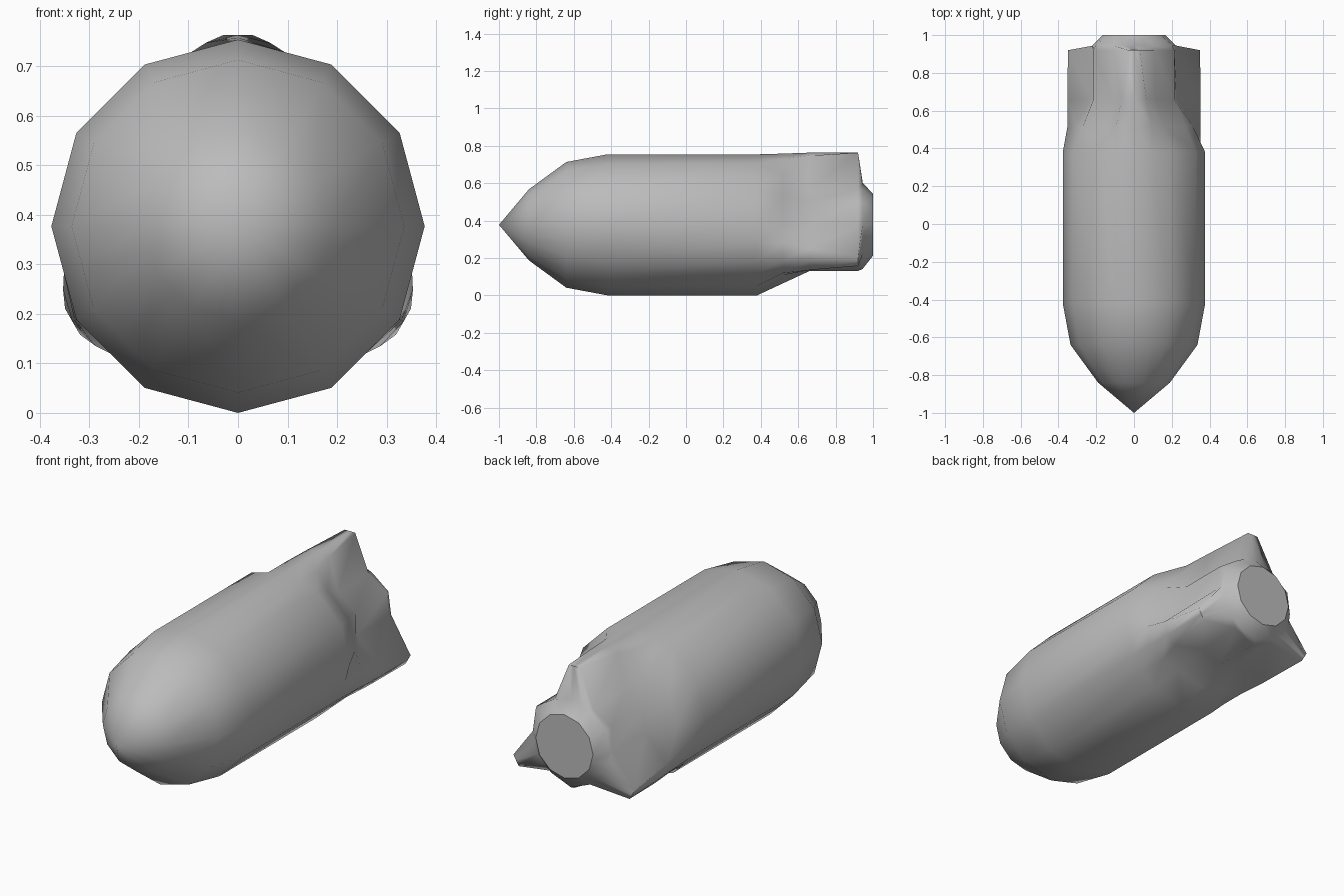
import bpy, bmesh, math

cube = bpy.data.objects.get("Cube")
if cube:
    bpy.data.objects.remove(cube)

R = 0.377                      # hull radius, also its axis height
CHORD = math.cos(math.radians(15))

grey = bpy.data.materials.new("plain_grey")
grey.use_nodes = True
colour = (0.5, 0.5, 0.5, 1)
grey.diffuse_color = colour
grey.node_tree.nodes["Principled BSDF"].inputs["Base Color"].default_value = colour


def plain(y, r):
    """Twelve-sided ring; the extra points lie on its flat sides."""
    return (y, r, r, 15, r * CHORD, r)


# y, valley radius, flank radius, fin half angle, fin edge radius, fin crest radius
sections = [
    plain(-0.84, 0.19), plain(-0.64, 0.336), plain(-0.42, R), plain(0.38, R),
    (0.52, 0.312, 0.31, 15, 0.364, 0.381),
    (0.66, 0.247, 0.225, 10, 0.376, 0.386),
    (0.92, 0.247, 0.22, 4.5, 0.387, 0.386),
    (0.945, 0.235, 0.22, 15, 0.22, 0.225),
    plain(1.0, 0.165),
]

bm = bmesh.new()


def ring(y, valley, flank, half, edge, crest):
    """Three-fold cross-section with a fin at the top and two below."""
    profile = [(-60, valley), (-30, flank), (-half, edge),
               (0, crest), (half, edge), (30, flank)]
    verts = []
    for fin in (90, 210, 330):
        for offset, r in profile:
            a = math.radians(fin + offset)
            verts.append(bm.verts.new((r * math.cos(a), y, R + r * math.sin(a))))
    return verts


# Hull and fins as one continuous skin
rings = [ring(*s) for s in sections]
count = len(rings[0])
for front, back in zip(rings, rings[1:]):
    for i in range(count):
        j = (i + 1) % count
        bm.faces.new((front[i], front[j], back[j], back[i]))

# Pointed nose
tip = bm.verts.new((0, -1, R))
for i in range(count):
    bm.faces.new((tip, rings[0][(i + 1) % count], rings[0][i]))

# Flat tail disc
bm.faces.new(rings[-1])
bmesh.ops.recalc_face_normals(bm, faces=bm.faces)

mesh = bpy.data.meshes.new("finned_hull")
bm.to_mesh(mesh)
bm.free()
mesh.materials.append(grey)
hull = bpy.data.objects.new("finned_hull", mesh)
bpy.context.collection.objects.link(hull)

bpy.ops.object.select_all(action="DESELECT")
hull.select_set(True)
bpy.context.view_layer.objects.active = hull
bpy.ops.object.shade_smooth_by_angle(angle=math.radians(65))
mesh.polygons[len(mesh.polygons) - 1].use_smooth = False
